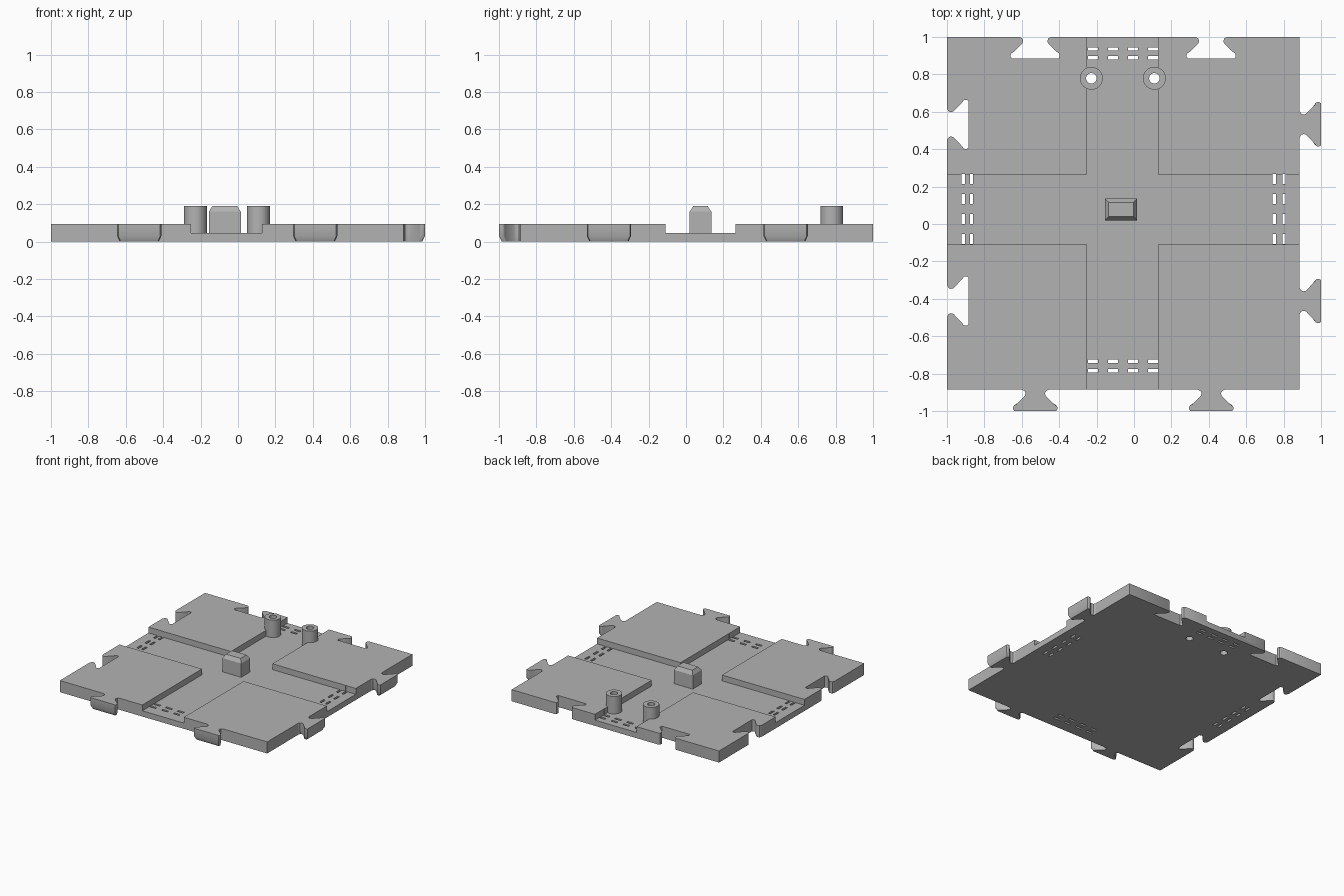
import bpy
import bmesh
import math

cube = bpy.data.objects.get("Cube")
if cube:
    bpy.data.objects.remove(cube, do_unlink=True)

grey = bpy.data.materials.new("plain grey")
grey.use_nodes = True
colour = (0.45, 0.45, 0.45, 1)
grey.diffuse_color = colour
grey.node_tree.nodes["Principled BSDF"].inputs["Base Color"].default_value = colour

LEFT, RIGHT, FRONT, BACK = -1.0, 0.885, -0.885, 1.0
TOP, FLOOR, PEAK = 0.095, 0.047, 0.19
CX0, CX1, CY0, CY1 = -0.25, 0.127, -0.11, 0.265  # cross channel limits


def build(name, solids):
    """One object from solids, each a list of closed rings joined bottom to top."""
    bm = bmesh.new()
    for rings in solids:
        loops = [[bm.verts.new(p) for p in ring] for ring in rings]
        bm.faces.new(loops[0])
        bm.faces.new(loops[-1])
        for low, high in zip(loops, loops[1:]):
            for i in range(len(low)):
                j = (i + 1) % len(low)
                bm.faces.new((low[i], low[j], high[j], high[i]))
    bmesh.ops.recalc_face_normals(bm, faces=bm.faces)
    mesh = bpy.data.meshes.new(name)
    bm.to_mesh(mesh)
    bm.free()
    mesh.materials.append(grey)
    obj = bpy.data.objects.new(name, mesh)
    bpy.context.collection.objects.link(obj)
    return obj


def ring(outline, z):
    return [(x, y, z) for x, y in outline]


def prism(outline, z0, z1):
    return [ring(outline, z0), ring(outline, z1)]


def rect(x0, x1, y0, y1):
    return [(x0, y0), (x1, y0), (x1, y1), (x0, y1)]


def circle(x, y, r, n=32):
    return [(x + r * math.cos(math.tau * i / n), y + r * math.sin(math.tau * i / n))
            for i in range(n)]


def activate(obj):
    bpy.ops.object.select_all(action="DESELECT")
    obj.select_set(True)
    bpy.context.view_layer.objects.active = obj


def cut(obj, cutter):
    activate(obj)
    mod = obj.modifiers.new("cut", "BOOLEAN")
    mod.operation = "DIFFERENCE"
    mod.solver = "EXACT"
    mod.object = cutter
    bpy.ops.object.modifier_apply(modifier=mod.name)


def smooth(obj):
    activate(obj)
    bpy.ops.object.shade_smooth_by_angle(angle=math.radians(35))


# Half profile of the dovetail: half width, distance from the edge
DOVETAIL = [(0.072, 0), (0.057, 0.008), (0.052, 0.02), (0.055, 0.034), (0.106, 0.083),
            (0.114, 0.087), (0.118, 0.094), (0.118, 0.106), (0.112, 0.115)]


def mirrored(half):
    return half + [(-u, v) for u, v in reversed(half)]


def along_x(outline, x, y):
    return [(x + u, y - v) for u, v in outline]


def along_y(outline, x, y):
    return [(x + v, y + u) for u, v in outline]


# Tabs on the front and left edges, tapered at the underside
tab_top = mirrored(DOVETAIL)
tab_low = [(u * 0.88, v * 0.87) for u, v in tab_top]
SPOTS_X, SPOTS_Y = (-0.528, 0.413), (0.533, -0.412)
for side, place, spots in (
        ("front", along_x, [(x, FRONT) for x in SPOTS_X]),
        ("left", along_y, [(RIGHT, y) for y in SPOTS_Y])):
    for i, (x, y) in enumerate(spots):
        low, top = place(tab_low, x, y), place(tab_top, x, y)
        smooth(build(f"{side}_tab_{i + 1}", [[ring(low, 0), ring(top, 0.03), ring(top, TOP)]]))

# Matching sockets, a little wider than the tabs and open at the edge
socket = mirrored([(0.085, -0.02)] + [(u + 0.013, v) for u, v in DOVETAIL])
through = [prism(along_x(socket, x, BACK), -0.1, 0.3) for x in SPOTS_X]
through += [prism(along_y(socket, LEFT, y), -0.1, 0.3) for y in SPOTS_Y]

# Double rows of slots at the four ends of the channel
for k in range(4):
    x, y = -0.22 + 0.107 * k, 0.24 - 0.107 * k
    for row in (-0.785, -0.734, 0.888, 0.936):
        through.append(prism(rect(x - 0.027, x + 0.027, row - 0.009, row + 0.009), -0.1, 0.3))
    for row in (-0.912, -0.869, 0.75, 0.802):
        through.append(prism(rect(row - 0.009, row + 0.009, y - 0.027, y + 0.027), -0.1, 0.3))

# Bores through the two posts
POSTS = [(-0.228, 0.779), (0.109, 0.779)]
through += [prism(circle(x, y, 0.028), -0.1, 0.3) for x, y in POSTS]
through_cutter = build("through_cutter", through)

# Plate with the sunken cross between four raised corners
plate = build("plate", [prism(rect(LEFT, RIGHT, FRONT, BACK), 0, TOP)])
E = 1.2
cross = [(CX0, -E), (CX1, -E), (CX1, CY0), (E, CY0), (E, CY1), (CX1, CY1),
         (CX1, E), (CX0, E), (CX0, CY1), (-E, CY1), (-E, CY0), (CX0, CY0)]
channel_cutter = build("channel_cutter", [prism(cross, FLOOR, 0.3)])
cut(plate, channel_cutter)
cut(plate, through_cutter)
smooth(plate)

# Hollow posts near the back edge
for i, (x, y) in enumerate(POSTS):
    post = build(f"post_{i + 1}", [prism(circle(x, y, 0.061), FLOOR - 0.02, PEAK)])
    cut(post, through_cutter)
    smooth(post)

# Centre block with a chamfered top
block = (-0.156, 0.015, 0.02, 0.135)
x0, x1, y0, y1 = block
c = 0.019
build("centre_block", [[ring(rect(*block), FLOOR - 0.01), ring(rect(*block), 0.16),
                        ring(rect(x0 + c, x1 - c, y0 + c, y1 - c), PEAK)]])

for cutter in (through_cutter, channel_cutter):
    bpy.data.objects.remove(cutter, do_unlink=True)
